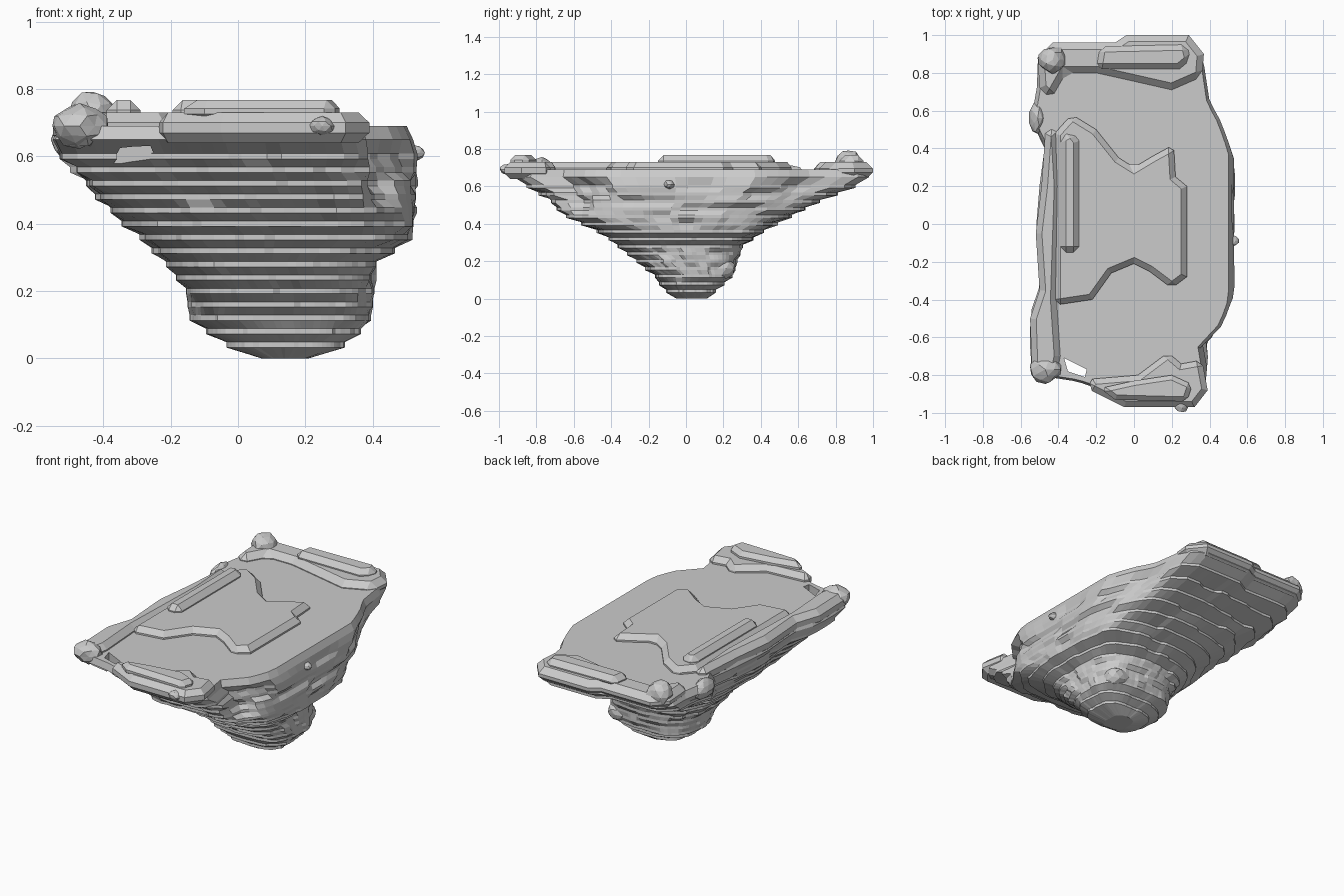
import bpy, bmesh, math, random
from mathutils import Vector

if "Cube" in bpy.data.objects:
    bpy.data.objects.remove(bpy.data.objects["Cube"])

random.seed(4)

# z, x min, x max, y min, y max of the tapering rock underside
PROFILE = [
    (0.00, 0.07, 0.21, -0.05, 0.11), (0.05, -0.06, 0.34, -0.12, 0.17),
    (0.12, -0.14, 0.39, -0.17, 0.25), (0.20, -0.15, 0.40, -0.26, 0.27),
    (0.28, -0.21, 0.41, -0.36, 0.30), (0.36, -0.29, 0.51, -0.47, 0.41),
    (0.45, -0.40, 0.53, -0.66, 0.57), (0.52, -0.46, 0.54, -0.73, 0.71),
    (0.60, -0.53, 0.55, -0.87, 0.89), (0.65, -0.55, 0.55, -0.96, 0.98),
    (0.69, -0.53, 0.53, -0.95, 0.97)]

# outline of the top, seen from above
TOP = [(-0.49, -0.84), (-0.3, -0.87), (-0.05, -0.96), (0.33, -0.96), (0.39, -0.85),
       (0.34, -0.7), (0.47, -0.56), (0.52, -0.42), (0.52, 0.38), (0.46, 0.55),
       (0.4, 0.66), (0.36, 0.93), (0.28, 1.0), (-0.04, 1.0), (-0.1, 0.96), (-0.44, 0.96),
       (-0.52, 0.85), (-0.51, 0.7), (-0.55, 0.6), (-0.55, 0.52), (-0.47, 0.43),
       (-0.5, 0.2), (-0.52, -0.05), (-0.5, -0.35), (-0.55, -0.5), (-0.55, -0.78)]
SIDES = 84


def finish(name, bm):
    bmesh.ops.recalc_face_normals(bm, faces=bm.faces)
    mesh = bpy.data.meshes.new(name)
    bm.to_mesh(mesh)
    bm.free()
    ob = bpy.data.objects.new(name, mesh)
    bpy.context.collection.objects.link(ob)
    return ob


def prism(name, pts, z0, z1, bevel=0.02):
    """Flat-topped slab with chamfered edges."""
    bm = bmesh.new()
    face = bm.faces.new([bm.verts.new((x, y, z0)) for x, y in pts])
    new = bmesh.ops.extrude_face_region(bm, geom=[face])["geom"]
    bmesh.ops.translate(bm, vec=(0, 0, z1 - z0),
                        verts=[g for g in new if isinstance(g, bmesh.types.BMVert)])
    ob = finish(name, bm)
    if bevel:
        mod = ob.modifiers.new("chamfer", "BEVEL")
        mod.width, mod.segments = bevel, 1
        mod.limit_method, mod.angle_limit = "ANGLE", math.radians(60)
    return ob


def lump(name, loc, size):
    """Faceted boulder."""
    bm = bmesh.new()
    bmesh.ops.create_icosphere(bm, subdivisions=2, radius=1)
    for v in bm.verts:
        v.co = Vector(loc) + Vector([c * s * random.uniform(0.85, 1.08) for c, s in zip(v.co, size)])
    return finish(name, bm)


def bounds(z):
    for a, b in zip(PROFILE, PROFILE[1:]):
        if z <= b[0]:
            t = (z - a[0]) / (b[0] - a[0])
            return [p + (q - p) * t for p, q in zip(a[1:], b[1:])]
    return PROFILE[-1][1:]


def top_radius(c, s):
    """Distance from centre to the top outline, in unit-box coordinates."""
    poly = [(x / 0.55, y) for x, y in TOP]
    best = 0
    for (ax, ay), (bx, by) in zip(poly, poly[1:] + poly[:1]):
        ex, ey = bx - ax, by - ay
        d = c * ey - s * ex
        if abs(d) > 1e-9:
            r, u = (ax * ey - ay * ex) / d, (ax * s - ay * c) / d
            if r > 0 and -1e-6 <= u <= 1 + 1e-6:
                best = max(best, r)
    return best


def ring(z, rough):
    x0, x1, y0, y1 = bounds(z)
    blend = min(1, max(0, (z - 0.4) / 0.2))
    pts = []
    for i in range(SIDES):
        a = math.tau * i / SIDES
        c, s = math.cos(a), math.sin(a)
        n = 2.8 if c < 0 else 4.2 if z > 0.34 else 3.2
        r = (abs(c) ** n + abs(s) ** n) ** (-1 / n)
        r = r * (1 - blend) + top_radius(c, s) * blend
        r *= 1 + rough[i // 3]
        pts.append(((x0 + x1) / 2 + c * r * (x1 - x0) / 2,
                    (y0 + y1) / 2 + s * r * (y1 - y0) / 2))
    return pts


# terraced rock body, lofted through stepped rings with sloping treads
bm = bmesh.new()
rings = []
levels = [0.04 * k for k in range(16)] + [0.65, 0.69]
for z in levels:
    rough = [random.uniform(-0.03, 0.025) if z < 0.62 else 0 for _ in range(SIDES // 3)]
    pts = ring(z, rough)
    for h in ([z - 0.008, z + 0.008] if 0 < z < 0.62 else [z]):
        rings.append([bm.verts.new((x, y, h)) for x, y in pts])
for lo, hi in zip(rings, rings[1:]):
    for i in range(SIDES):
        j = (i + 1) % SIDES
        bm.faces.new((lo[i], lo[j], hi[j], hi[i]))
bm.faces.new(rings[0])
bm.faces.new(rings[-1])
body = finish("rock_body", bm)

# small hole through the thin front left corner
cutter = prism("hole_cutter", [(-0.37, -0.71), (-0.35, -0.78), (-0.26, -0.81), (-0.25, -0.77)],
               0.3, 0.9, 0)
cutter.hide_render = True
mod = body.modifiers.new("hole", "BOOLEAN")
mod.operation, mod.object, mod.solver = "DIFFERENCE", cutter, "EXACT"
bpy.context.view_layer.objects.active = body
bpy.ops.object.modifier_apply(modifier="hole")
bpy.data.objects.remove(cutter)

# raised plateau with notched front and back edges
prism("plateau", [(-0.42, -0.43), (-0.22, -0.4), (-0.12, -0.26), (0, -0.21), (0.08, -0.25),
                  (0.2, -0.34), (0.28, -0.28), (0.28, 0.2), (0.22, 0.25), (0.21, 0.42),
                  (0.1, 0.36), (0.0, 0.3), (-0.08, 0.35), (-0.2, 0.5), (-0.33, 0.58),
                  (-0.42, 0.48)], 0.66, 0.73, 0.03)
prism("plateau_ridge", [(-0.39, -0.15), (-0.29, -0.15), (-0.29, 0.44), (-0.33, 0.49), (-0.39, 0.46)],
      0.7, 0.767, 0.03)

# back rim and its upper ledge
prism("back_rim", [(-0.5, 0.72), (-0.44, 0.66), (-0.36, 0.8), (-0.2, 0.8), (-0.02, 0.76), (0.2, 0.71),
                   (0.36, 0.78), (0.37, 0.9), (0.29, 1.0), (-0.04, 1.0), (-0.1, 0.96),
                   (-0.43, 0.96), (-0.51, 0.88)], 0.64, 0.73, 0.035)
prism("back_ledge", [(-0.2, 0.82), (0.24, 0.82), (0.3, 0.87), (0.28, 0.95), (-0.18, 0.94)],
      0.7, 0.767, 0.03)

# front rim and its upper ledge
prism("front_rim", [(-0.25, -0.87), (-0.05, -0.97), (0.32, -0.97), (0.39, -0.88), (0.36, -0.72),
                    (0.25, -0.74), (0.18, -0.68), (0.02, -0.8), (-0.22, -0.82)], 0.64, 0.73, 0.03)
prism("front_ledge", [(-0.18, -0.87), (-0.1, -0.93), (0.28, -0.94), (0.31, -0.85), (0.2, -0.8),
                      (0.0, -0.83)], 0.7, 0.767, 0.025)

# uneven rim along the left side
prism("left_rim", [(-0.54, -0.8), (-0.42, -0.84), (-0.39, -0.7), (-0.41, -0.4), (-0.39, 0.2),
                   (-0.41, 0.52), (-0.47, 0.48), (-0.49, 0.2), (-0.52, -0.05), (-0.5, -0.35),
                   (-0.55, -0.5)], 0.63, 0.73, 0.035)

# boulders and small outcrops
for name, loc, size in [
        ("front_left_boulder", (-0.47, -0.77, 0.69), (0.085, 0.075, 0.065)),
        ("back_left_boulder", (-0.43, 0.87, 0.72), (0.075, 0.075, 0.08)),
        ("left_outcrop", (-0.51, 0.56, 0.65), (0.045, 0.09, 0.06)),
        ("right_outcrop", (0.52, -0.09, 0.61), (0.035, 0.03, 0.025)),
        ("front_outcrop", (0.25, -0.95, 0.69), (0.04, 0.05, 0.03)),
        ("lower_outcrop", (0.3, 0.19, 0.16), (0.08, 0.08, 0.06))]:
    lump(name, loc, size)
